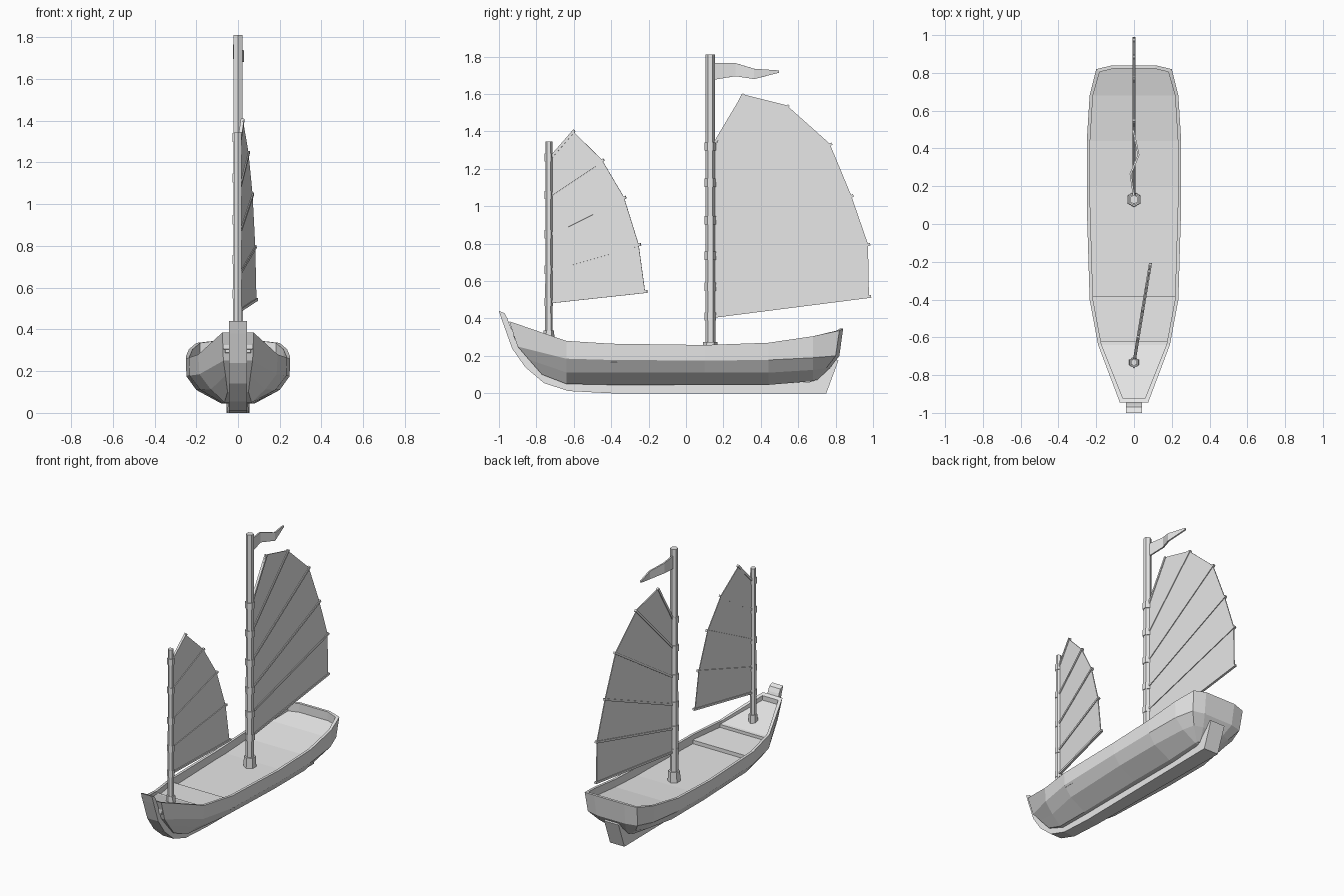
import bpy, bmesh, math
from mathutils import Vector

if "Cube" in bpy.data.objects:
    bpy.data.objects.remove(bpy.data.objects["Cube"])

grey = bpy.data.materials.new("plain_grey")
grey.use_nodes = True
colour = (0.8, 0.8, 0.8, 1)
grey.diffuse_color = colour
grey.node_tree.nodes["Principled BSDF"].inputs["Base Color"].default_value = colour


def finish(name, bm, loc=(0, 0, 0), turn=0):
    bmesh.ops.recalc_face_normals(bm, faces=bm.faces)
    mesh = bpy.data.meshes.new(name)
    bm.to_mesh(mesh)
    bm.free()
    mesh.materials.append(grey)
    obj = bpy.data.objects.new(name, mesh)
    obj.location = loc
    obj.rotation_euler.z = turn
    bpy.context.collection.objects.link(obj)
    return obj


def plate(name, outline, half, loc=(0, 0, 0), turn=0):
    """Side outline (y, z) given thickness along x; half is a function of y."""
    bm = bmesh.new()
    sides = [[bm.verts.new((s * half(y), y, z)) for y, z in outline] for s in (1, -1)]
    for side in sides:
        bm.faces.new(side)
    n = len(outline)
    for i in range(n):
        j = (i + 1) % n
        bm.faces.new((sides[0][i], sides[0][j], sides[1][j], sides[1][i]))
    return finish(name, bm, loc, turn)


def post(name, y, r1, r2, z1, z2):
    """Six-sided upright with corners fore and aft."""
    bm = bmesh.new()
    bmesh.ops.create_cone(bm, cap_ends=True, segments=6, radius1=r1, radius2=r2, depth=z2 - z1)
    corner = max(bm.verts, key=lambda v: abs(v.co.y))
    if abs(corner.co.x) > r2 * 0.1:
        for v in bm.verts:
            v.co.x, v.co.y = v.co.y, -v.co.x
    return finish(name, bm, (0, y, (z1 + z2) / 2))


# Hull: each row runs bow to stern as (y, half width, z)
stations = (-0.64, -0.4, 0.1, 0.44, 0.68)


def row(bow, widths, heights, quarter, stern):
    return [bow] + list(zip(stations, widths, heights)) + [quarter, stern]


bottom = row((-0.77, 0.05, 0.1), (0.065, 0.07, 0.08, 0.08, 0.07), (0.05, 0.045, 0.045, 0.045, 0.065),
             (0.69, 0.065, 0.07), (0.7, 0.05, 0.07))
bilge = row((-0.84, 0.06, 0.18), (0.13, 0.18, 0.2, 0.2, 0.17), (0.112, 0.11, 0.11, 0.11, 0.125),
            (0.75, 0.14, 0.135), (0.77, 0.08, 0.135))
strake = row((-0.9, 0.07, 0.25), (0.185, 0.232, 0.247, 0.247, 0.23), (0.185, 0.178, 0.175, 0.178, 0.19),
             (0.8, 0.19, 0.2), (0.82, 0.11, 0.2))
rim = row((-0.945, 0.075, 0.385), (0.19, 0.235, 0.25, 0.25, 0.235), (0.28, 0.265, 0.258, 0.27, 0.305),
          (0.82, 0.2, 0.335), (0.84, 0.115, 0.345))
inner = [(y, w - 0.018, z) for y, w, z in rim]
inner[0] = (-0.92, 0.06, rim[0][2] - 0.01)
inner[-2] = (0.805, 0.182, 0.335)
inner[-1] = (0.822, 0.11, 0.345)
floor = [(y, w, z - 0.085) for y, w, z in inner]
rows = [bottom, bilge, strake, rim, inner, floor]

bm = bmesh.new()
rings = []
for c in range(len(rim)):
    right = [(r[c][1], r[c][0], r[c][2]) for r in rows]
    left = [(-x, y, z) for x, y, z in reversed(right)]
    rings.append([bm.verts.new(p) for p in right + left])
n = len(rings[0])
for a, b in zip(rings, rings[1:]):
    for i in range(n):
        j = (i + 1) % n
        bm.faces.new((a[i], a[j], b[j], b[i]))
for ring in (rings[0], rings[-1]):
    for i in range(len(rows) - 1):
        bm.faces.new((ring[i], ring[i + 1], ring[n - 2 - i], ring[n - 1 - i]))
finish("hull", bm)


# Decks: stepped planks that fill the hull between the rims
def inner_width(y):
    for (y1, w1, _), (y2, w2, _) in zip(inner, inner[1:]):
        if y <= y2:
            t = max(0, (y - y1) / (y2 - y1))
            return w1 + t * (w2 - w1) + 0.006
    return inner[-1][1]


def deck(name, line):
    bm = bmesh.new()
    rings = []
    for y, z in line:
        w = inner_width(y)
        rings.append([bm.verts.new(p) for p in ((w, y, z), (-w, y, z), (-w, y, z - 0.04), (w, y, z - 0.04))])
    for a, b in zip(rings, rings[1:]):
        for i in range(4):
            j = (i + 1) % 4
            bm.faces.new((a[i], a[j], b[j], b[i]))
    bm.faces.new(rings[0])
    bm.faces.new(rings[-1])
    finish(name, bm)


deck("main_deck", [(-0.4, 0.205), (0.2, 0.205), (0.44, 0.217), (0.68, 0.25), (0.805, 0.28), (0.825, 0.285)])
deck("middle_deck", [(-0.64, 0.24), (-0.385, 0.23)])
deck("fore_deck", [(-0.925, 0.345), (-0.64, 0.262), (-0.62, 0.26)])

# Stem, keel and skeg in one timber
keel = [(-1, 0.44), (-0.97, 0.428), (-0.955, 0.4), (-0.94, 0.36), (-0.89, 0.25), (-0.83, 0.18),
        (-0.76, 0.11), (-0.62, 0.06), (0.66, 0.06), (0.73, 0.12), (0.78, 0.185), (0.815, 0.175),
        (0.75, 0), (-0.4, 0), (-0.63, 0.012), (-0.76, 0.055), (-0.86, 0.14), (-0.93, 0.24), (-0.98, 0.38)]
plate("keel", keel, lambda y: 0.055 if y > 0.7 else 0.042)


# Masts, each with a foot, lashing bands, a fan-shaped sail and battens
def rig(name, y, radius, base, top, foot, luff, tips, peak, turn, gap):
    loc = (0, y, 0)
    post(name + "_mast", y, radius, radius * 0.92, base, top)
    post(name + "_mast_foot", y, radius * 1.5, radius * 1.4, base, foot)
    edge = [(ty - y - 0.012, tz) for ty, tz in tips]
    outline = [(gap, luff[0])] + edge + [(gap, luff[-1])]
    plate(name + "_sail", outline, lambda v: 0.003, loc, turn)
    for i, (z, (ty, tz)) in enumerate(zip(luff, tips)):
        post(f"{name}_band_{i}", y, radius * 1.15, radius * 1.15, z - 0.022, z + 0.022)
        a, b = Vector((radius * 0.5, z)), Vector((ty - y, tz))
        d = (b - a).normalized() * 0.007
        side = Vector((-d.y, d.x))
        plate(f"{name}_batten_{i}", [a - side, b - side, b + side, a + side], lambda v: 0.008, loc, turn)


rig("main", 0.13, 0.027, 0.2, 1.81, 0.275, (0.41, 0.57, 0.735, 0.925, 1.125, 1.32),
    [(0.99, 0.518), (0.985, 0.797), (0.895, 1.058), (0.78, 1.335), (0.55, 1.54), (0.31, 1.6)],
    0, 0, 0.025)
rig("fore", -0.733, 0.02, 0.265, 1.345, 0.335, (0.488, 0.66, 0.85, 1.06, 1.26),
    [(-0.2, 0.544), (-0.235, 0.797), (-0.315, 1.05), (-0.435, 1.25), (-0.595, 1.405)],
    0, -0.165, 0.02)

# Waving pennant at the main masthead
bm = bmesh.new()
strip = [(0, 0.14, 1.675, 1.765), (-0.018, 0.265, 1.695, 1.765),
         (0.024, 0.365, 1.68, 1.735), (-0.004, 0.497, 1.714, 1.726)]
pairs = [(bm.verts.new((x, y, lo)), bm.verts.new((x, y, hi))) for x, y, lo, hi in strip]
for (a, b), (c, d) in zip(pairs, pairs[1:]):
    bm.faces.new((a, c, d, b))
pennant = finish("pennant", bm)
solid = pennant.modifiers.new("thickness", "SOLIDIFY")
solid.thickness = 0.01
solid.offset = 0
